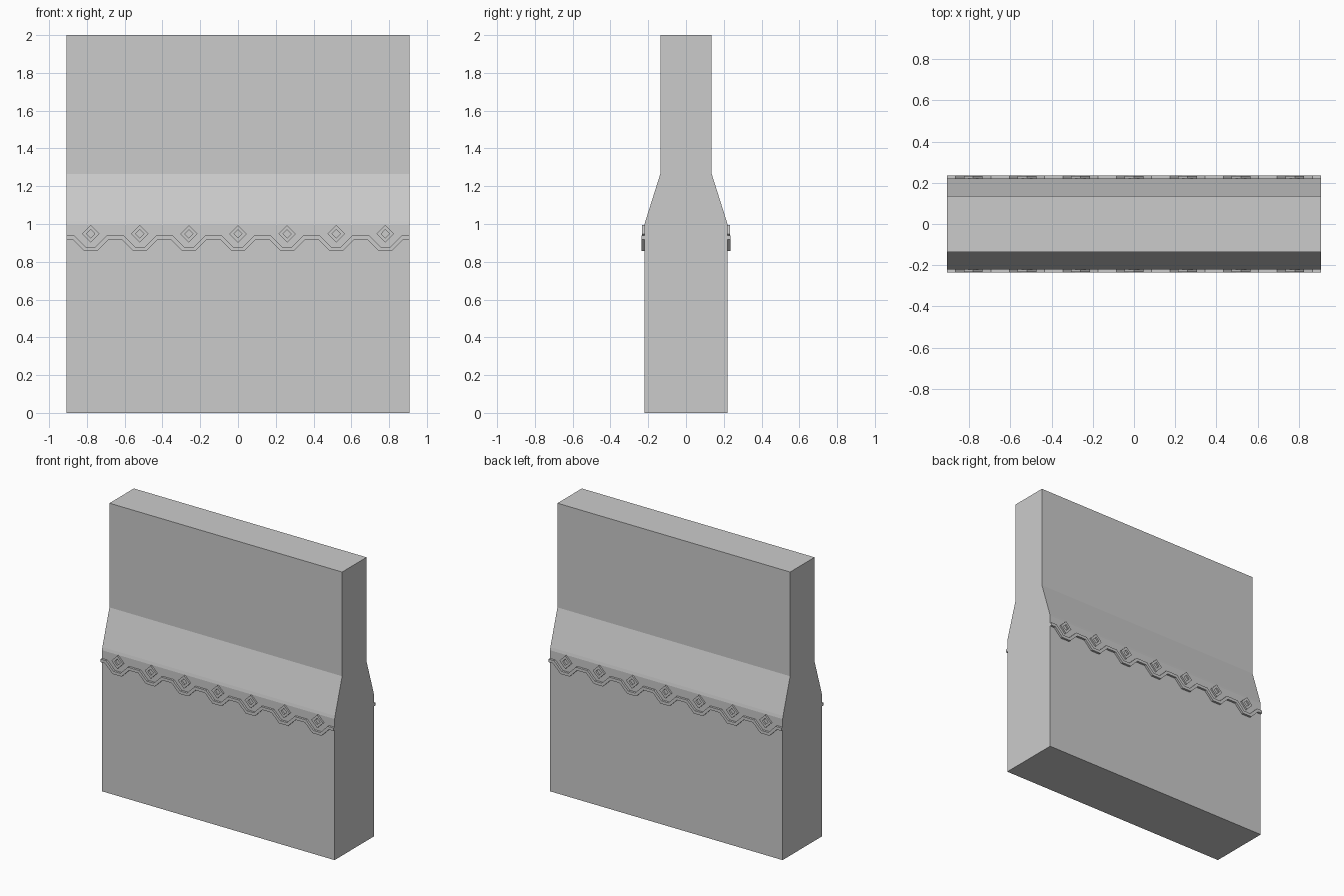
import bpy
import bmesh

cube = bpy.data.objects.get("Cube")
if cube:
    bpy.data.objects.remove(cube, do_unlink=True)

HALF_W = 0.908   # half width of the wall
WALL_Y = 0.22    # half depth of the lower wall
SPACING = 0.26   # distance between ornaments

stone = bpy.data.materials.new("grey_stone")
stone.use_nodes = True
stone.diffuse_color = (0.6, 0.6, 0.6, 1)
bsdf = stone.node_tree.nodes["Principled BSDF"]
bsdf.inputs["Base Color"].default_value = (0.6, 0.6, 0.6, 1)
bsdf.inputs["Roughness"].default_value = 0.8


def finish(name, bm):
    bmesh.ops.recalc_face_normals(bm, faces=bm.faces)
    mesh = bpy.data.meshes.new(name)
    bm.to_mesh(mesh)
    bm.free()
    mesh.materials.append(stone)
    obj = bpy.data.objects.new(name, mesh)
    bpy.context.collection.objects.link(obj)
    return obj


def add_strip(bm, upper, lower, y0, y1, closed=False):
    """Solid band between two matching (x, z) lines, from depth y0 to y1."""
    rings = []
    for (ux, uz), (lx, lz) in zip(upper, lower):
        rings.append([bm.verts.new(p) for p in
                      ((ux, y0, uz), (ux, y1, uz), (lx, y1, lz), (lx, y0, lz))])
    pairs = list(zip(rings, rings[1:]))
    if closed:
        pairs.append((rings[-1], rings[0]))
    else:
        bm.faces.new(rings[0])
        bm.faces.new(rings[-1])
    for a, b in pairs:
        for i in range(4):
            j = (i + 1) % 4
            bm.faces.new((a[i], a[j], b[j], b[i]))


# Wall: side profile pushed across the width
half = [(WALL_Y, 0), (WALL_Y, 0.995), (0.215, 1.015), (0.136, 1.265), (0.136, 2)]
profile = half + [(-y, z) for y, z in reversed(half)]
bm = bmesh.new()
end = bm.faces.new([bm.verts.new((-HALF_W, y, z)) for y, z in profile])
out = bmesh.ops.extrude_face_region(bm, geom=[end])
verts = [v for v in out["geom"] if isinstance(v, bmesh.types.BMVert)]
bmesh.ops.translate(bm, vec=(2 * HALF_W, 0, 0), verts=verts)
finish("wall", bm)

centres = [SPACING * i for i in range(-3, 4)]


def trim_line(high, low, wide, narrow):
    line = [(-HALF_W, high)]
    for c in centres:
        line += [(c - wide, high), (c - narrow, low), (c + narrow, low), (c + wide, high)]
    return line + [(HALF_W, high)]


def diamond(c, r):
    z = 0.948
    return [(c, z + r), (c + r, z), (c, z - r), (c - r, z)]


for side, sign in (("front", -1), ("back", 1)):
    inner = sign * (WALL_Y - 0.01)

    # Moulding that dips under each ornament
    bm = bmesh.new()
    add_strip(bm, trim_line(0.938, 0.879, 0.085, 0.026),
              trim_line(0.917, 0.858, 0.094, 0.035), inner, sign * 0.235)
    finish(side + "_moulding", bm)

    # Open diamond ornaments
    bm = bmesh.new()
    for c in centres:
        add_strip(bm, diamond(c, 0.046), diamond(c, 0.022), inner, sign * 0.232, True)
    finish(side + "_diamonds", bm)
